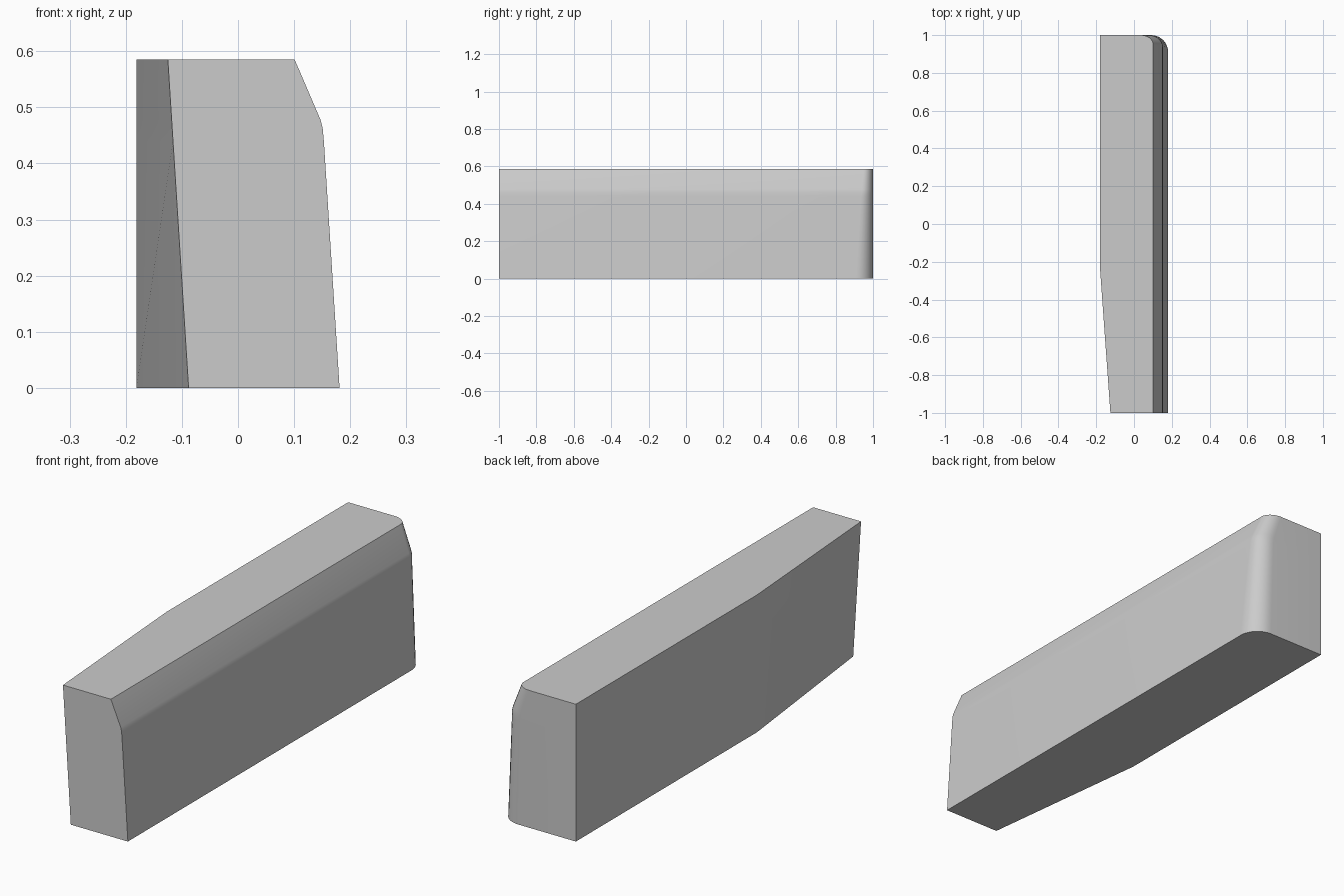
import bpy
import bmesh
import math

cube = bpy.data.objects.get("Cube")
if cube:
    bpy.data.objects.remove(cube, do_unlink=True)

HEIGHT = 0.585
ARC_STEPS = 8

# One grey for the whole block
grey = bpy.data.materials.new("plain grey")
grey.use_nodes = True
grey.diffuse_color = (0.6, 0.6, 0.6, 1)
grey.node_tree.nodes["Principled BSDF"].inputs["Base Color"].default_value = (0.6, 0.6, 0.6, 1)


def section(z, side, rx, ry):
    """Horizontal outline at height z: angled front left, rounded back corner."""
    front_x = -0.088 - 0.037 * z / HEIGHT
    pts = [(front_x, -1), (side, -1)]
    for i in range(ARC_STEPS + 1):
        a = math.pi / 2 * i / ARC_STEPS
        pts.append((side - rx + rx * math.cos(a), 1 - ry + ry * math.sin(a)))
    pts += [(-0.181, 1), (-0.181, -0.22)]
    return [(x, y, z) for x, y in pts]


# Height, outer side x, corner radii: leaning wall, soft bend, chamfer
levels = [
    (0, 0.181, 0.09, 0.09),
    (0.44, 0.153, 0.075, 0.065),
    (0.462, 0.151, 0.075, 0.06),
    (0.478, 0.147, 0.075, 0.06),
    (HEIGHT, 0.101, 0.065, 0.05),
]

# Loft the outlines and cap both ends
bm = bmesh.new()
rings = [[bm.verts.new(p) for p in section(*lv)] for lv in levels]
n = len(rings[0])
for low, high in zip(rings, rings[1:]):
    for i in range(n):
        j = (i + 1) % n
        bm.faces.new((low[i], low[j], high[j], high[i]))
bm.faces.new(reversed(rings[0]))
bm.faces.new(rings[-1])
bmesh.ops.recalc_face_normals(bm, faces=bm.faces)

mesh = bpy.data.meshes.new("block")
bm.to_mesh(mesh)
bm.free()
mesh.materials.append(grey)
block = bpy.data.objects.new("block", mesh)
bpy.context.collection.objects.link(block)

# Smooth the rounded corner, keep the hard edges
bpy.ops.object.select_all(action="DESELECT")
block.select_set(True)
bpy.context.view_layer.objects.active = block
bpy.ops.object.shade_smooth_by_angle(angle=math.radians(15))
